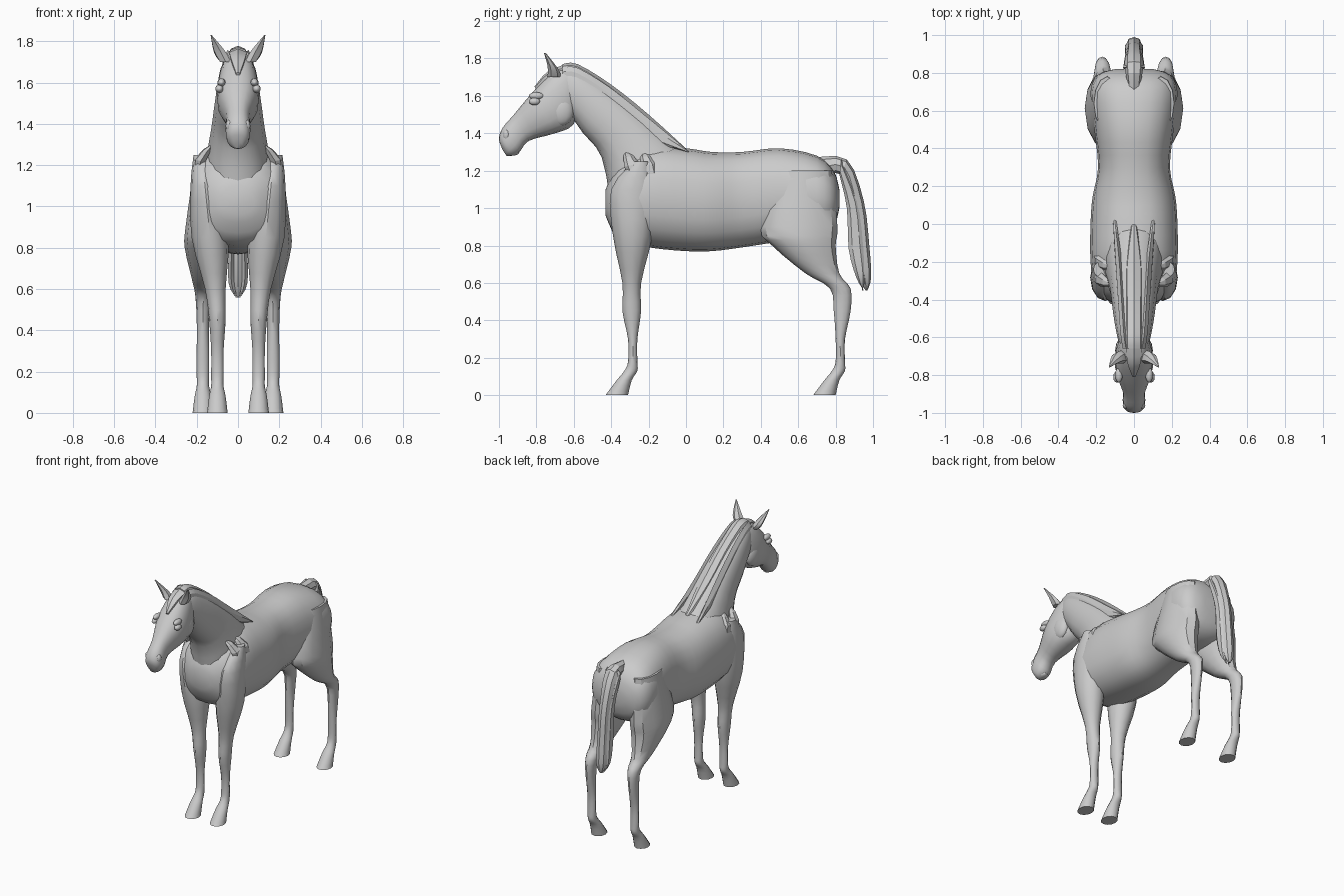
import bpy, bmesh, math
from mathutils import Vector

if "Cube" in bpy.data.objects:
    bpy.data.objects.remove(bpy.data.objects["Cube"])

coat = bpy.data.materials.new("grey coat")
coat.use_nodes = True
grey = (.6, .6, .6, 1)
coat.diffuse_color = grey
coat.node_tree.nodes["Principled BSDF"].inputs["Base Color"].default_value = grey


def finish(bm, name, angle):
    """Turn a bmesh into a shaded object with the coat material."""
    bmesh.ops.recalc_face_normals(bm, faces=bm.faces)
    mesh = bpy.data.meshes.new(name)
    bm.to_mesh(mesh)
    bm.free()
    mesh.materials.append(coat)
    obj = bpy.data.objects.new(name, mesh)
    bpy.context.collection.objects.link(obj)
    bpy.ops.object.select_all(action="DESELECT")
    obj.select_set(True)
    bpy.context.view_layer.objects.active = obj
    bpy.ops.object.shade_smooth_by_angle(angle=math.radians(angle))
    return obj


def spline(rows, steps):
    """Insert smoothly blended rows between the given ones."""
    padded = [rows[0], *rows, rows[-1]]
    blended = []
    for before, start, end, after in zip(padded, padded[1:], padded[2:], padded[3:]):
        for step in range(steps):
            t = step / steps
            blended.append([
                b + t / 2 * (c - a + t * (2 * a - 5 * b + 4 * c - d + t * (3 * (b - c) + d - a)))
                for a, b, c, d in zip(before, start, end, after)])
    return blended + [rows[-1]]


def loft(name, rows, sides=12, steps=3, roundness=1, flip=1, angle=35):
    """Each row: y, z of one edge, y, z of the opposite edge, half width, centre x."""
    bm = bmesh.new()
    rings = []
    for front_y, front_z, back_y, back_z, width, x in spline(rows, steps):
        front, back = Vector((x, front_y, front_z)), Vector((x, back_y, back_z))
        middle, reach = (front + back) / 2, (front - back) / 2
        ring = []
        for k in range(sides):
            turn = math.tau * k / sides
            along, across = (math.copysign(abs(f) ** roundness, f)
                             for f in (math.cos(turn), math.sin(turn)))
            point = middle + reach * along + Vector((width * across, 0, 0))
            point.x *= flip
            ring.append(bm.verts.new(point))
        rings.append(ring)
    for ring, following in zip(rings, rings[1:]):
        for k in range(sides):
            bm.faces.new((ring[k - 1], ring[k], following[k], following[k - 1]))
    bm.faces.new(rings[0])
    bm.faces.new(rings[-1])
    return finish(bm, name, angle)


def central(rows):
    """Rows lying on the mirror plane."""
    return [(*row, 0) for row in rows]


def ball(name, place, size):
    bm = bmesh.new()
    bmesh.ops.create_uvsphere(bm, u_segments=12, v_segments=8, radius=1)
    obj = finish(bm, name, 35)
    obj.location, obj.scale = place, size


# Barrel, chest and rump: y, top, underside, half width
barrel = [
    (-.43, 1.1, .96, .08), (-.36, 1.23, .83, .2), (-.2, 1.33, .79, .23), (0, 1.32, .77, .23),
    (.14, 1.3, .77, .22), (.3, 1.3, .79, .19), (.5, 1.32, .82, .21), (.7, 1.28, .84, .23),
    (.79, 1.2, .9, .19), (.82, 1.1, 1, .1)]
loft("body", [(y, top, y, low, width, 0) for y, top, low, width in barrel], sides=20, roundness=.85)

# Neck, running from the withers and chest to the poll
neck = central([
    (0, 1.3, -.4, 1, .17), (-.2, 1.48, -.45, 1.27, .13), (-.4, 1.64, -.55, 1.4, .11),
    (-.58, 1.75, -.6, 1.47, .09), (-.66, 1.75, -.66, 1.53, .07)])
loft("neck", neck, sides=16, roundness=.9)

# Head, from the poll to the lips
loft("head", central([
    (-.6, 1.75, -.57, 1.6, .06), (-.7, 1.74, -.6, 1.45, .09), (-.82, 1.62, -.7, 1.4, .1),
    (-.92, 1.5, -.84, 1.36, .06), (-.98, 1.43, -.89, 1.3, .06), (-1, 1.37, -.93, 1.28, .05),
    (-.98, 1.31, -.96, 1.28, .02)]), sides=16, roundness=.85)
ball("chin", (0, -.93, 1.3), (.03, .04, .02))


# Mane locks follow the crest of the neck
def mane_rows(depth, thickness, spread, rise):
    rows = []
    for y, z, throat_y, throat_z, width, _ in neck:
        rows.append((y, z + rise, y + (throat_y - y) * depth, z + (throat_z - z) * depth,
                     thickness, width * spread))
    tip = (.02, 1.3, .01, 1.3, .01, rows[0][-1])
    return [tip, *rows[1:]]


loft("mane", mane_rows(.3, .05, 0, .02), sides=8, angle=20)
loft("forelock", central([
    (-.64, 1.77, -.63, 1.7, .05), (-.74, 1.73, -.72, 1.69, .04), (-.81, 1.65, -.8, 1.63, .01)]),
    sides=6, angle=20)

# Tail, arching out from the dock
tail = central([
    (.68, 1.27, .74, 1.16, .03), (.86, 1.26, .83, 1.18, .05), (.95, 1.04, .87, 1, .04),
    (.98, .8, .88, .78, .04), (.99, .63, .92, .63, .04), (.97, .56, .96, .56, .01)])
loft("tail", tail, sides=8, angle=20)
tail_lock = [(y - .03, z, inner_y - .01, inner_z, width * .4, width * .8)
             for y, z, inner_y, inner_z, width, _ in tail[1:]]

# Legs: height, front, back, half width; both pairs share the shape below the joint
foreleg = [(1.25, -.28, -.2, .04), (1.1, -.4, -.16, .07), (.85, -.39, -.18, .09),
           (.6, -.34, -.24, .05), (.45, -.34, -.24, .04)]
hindleg = [(1.2, .5, .78, .07), (.9, .4, .81, .1), (.8, .46, .8, .1), (.65, .64, .82, .06),
           (.57, .77, .88, .04), (.45, .79, .88, .03)]
shank = [(.3, -.31, -.26, .03), (.18, -.31, -.26, .03), (.13, -.33, -.26, .03),
         (.08, -.37, -.29, .04), (0, -.43, -.31, .05)]


def leg(name, upper, shift, x, lean, flip):
    rows = upper + [(z, front + shift, back + shift, width) for z, front, back, width in shank]
    loft(name, [(front, z, back, z, width, x + lean * max(0, z - .5))
                for z, front, back, width in rows], flip=flip)


# Parts that come in pairs
for side, flip in (("left", 1), ("right", -1)):
    leg(side + "_front_leg", foreleg, 0, .1, .1, flip)
    leg(side + "_hind_leg", hindleg, 1.11, .17, -.04, flip)

    # Angular shoulder muscles between neck and foreleg
    for place, y in (("front", -.33), ("rear", -.24)):
        loft(f"{side}_{place}_shoulder_ridge", [
            (y, 1.3, y + .02, 1.3, .01, .12), (y, 1.22, y + .08, 1.24, .03, .18),
            (y + .08, 1.06, y + .1, 1.06, .01, .21)], sides=6, steps=2, flip=flip, angle=15)

    loft(side + "_ear", [
        (-.74, 1.7, -.67, 1.7, .03, .06), (-.74, 1.76, -.68, 1.74, .03, .09),
        (-.76, 1.83, -.75, 1.83, .003, .13)], sides=6, flip=flip)
    loft(side + "_mane_lock", mane_rows(.4, .02, .6, 0), sides=6, flip=flip, angle=20)
    loft(side + "_tail_lock", tail_lock, sides=6, flip=flip, angle=20)

    # Facial features
    ball(side + "_eye", (flip * .09, -.81, 1.57), (.02, .03, .02))
    ball(side + "_brow", (flip * .08, -.8, 1.6), (.02, .04, .02))
    ball(side + "_cheek", (flip * .06, -.67, 1.52), (.04, .07, .08))
    ball(side + "_nostril", (flip * .04, -.96, 1.39), (.02, .02, .03))
